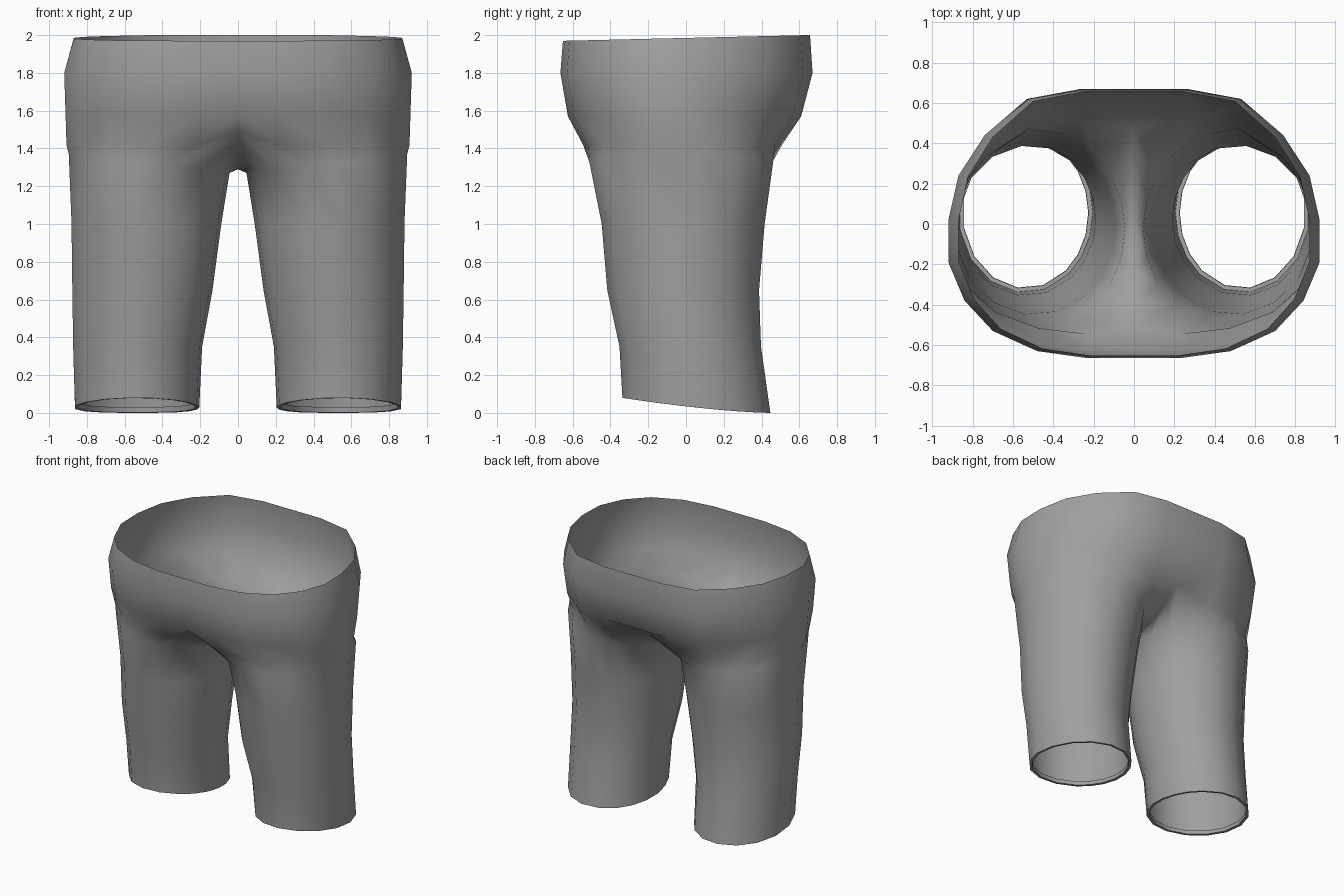
import bpy, bmesh, math

if "Cube" in bpy.data.objects:
    bpy.data.objects.remove(bpy.data.objects["Cube"])

# Half outline of the hips, from front centre round the side to back centre
HIP = [(0, -.665), (.23, -.665), (.48, -.63), (.70, -.53), (.84, -.38), (.92, -.19),
       (.92, .02), (.87, .24), (.74, .44), (.53, .62), (.26, .67), (0, .67)]
# Crotch curve on the centre plane, back to front (y, z)
CROTCH = [(.37, 1.40), (.20, 1.32), (0, 1.29), (-.22, 1.32), (-.40, 1.40)]
# Leg rings: z, inner x, outer x, front y, back y, rise towards the outside
LEG = [(1.32, .045, .905, -.515, .465, .10),
       (1.00, .09, .89, -.45, .42, .02),
       (.65, .135, .885, -.42, .39, 0),
       (.35, .19, .88, -.355, .40, 0)]
HEM = (.205, .87, -.34, .45)
SPREAD = math.radians(130)

bm = bmesh.new()


def ring_points(x0, x1, y0, y1):
    """Ellipse points ordered like the hip outline followed by the crotch."""
    outer, inner = len(HIP) - 1, len(CROTCH) + 1
    angles = [-SPREAD + 2 * SPREAD * k / outer for k in range(outer + 1)]
    gap = 2 * math.pi - 2 * SPREAD
    angles += [SPREAD + gap * k / inner for k in range(1, inner)]
    return [((x0 + x1) / 2 + (x1 - x0) / 2 * math.cos(a),
             (y0 + y1) / 2 + (y1 - y0) / 2 * math.sin(a)) for a in angles]


def add_row(points):
    return [bm.verts.new(p) for p in points]


def bridge(upper, lower, closed):
    n = len(upper)
    for i in range(n if closed else n - 1):
        j = (i + 1) % n
        bm.faces.new((upper[i], lower[i], lower[j], upper[j]))


# Waist and hips
rows = [add_row((x * .945, y * .98, 1.985 + .023 * y) for x, y in HIP),
        add_row((x, y, 1.80) for x, y in HIP),
        add_row((x * .992, y * (.94 if y < 0 else .91), 1.57) for x, y in HIP)]
top = []
for x, y in HIP:
    if x == 0:
        top.append((0, -.51 if y < 0 else .48, 1.49))
    else:
        top.append((x * .987, y * (.82 if y < 0 else .76), 1.42))
rows.append(add_row(top))
for a, b in zip(rows, rows[1:]):
    bridge(a, b, False)

# Leg, starting from the lower hip row closed by the crotch curve
last = rows[-1] + add_row((0, y, z) for y, z in CROTCH)
for z, x0, x1, y0, y1, rise in LEG:
    mid, half = (x0 + x1) / 2, (x1 - x0) / 2
    row = add_row((x, y, z + rise * ((x - mid) / half) / 2)
                  for x, y in ring_points(x0, x1, y0, y1))
    bridge(last, row, True)
    last = row


# Slanted hem with a narrow lip turned inwards
def hem_row(inset, lift):
    x0, x1, y0, y1 = HEM
    pts = ring_points(x0 + inset, x1 - inset, y0 + inset, y1 - inset)
    return add_row((x, y, lift + .08 * max(0, (y1 - y) / (y1 - y0)) ** 1.5)
                   for x, y in pts)


for inset, lift in ((0, 0), (.02, .002), (.022, .03)):
    row = hem_row(inset, lift)
    bridge(last, row, True)
    last = row

mesh = bpy.data.meshes.new("trousers")
bm.to_mesh(mesh)
bm.free()
trousers = bpy.data.objects.new("trousers", mesh)
bpy.context.collection.objects.link(trousers)

# Mirror to the other leg
mirror = trousers.modifiers.new("mirror", 'MIRROR')
mirror.use_clip = True
mirror.merge_threshold = .001

fabric = bpy.data.materials.new("grey fabric")
fabric.diffuse_color = (.35, .35, .35, 1)
fabric.use_nodes = True
fabric.node_tree.nodes["Principled BSDF"].inputs["Base Color"].default_value = fabric.diffuse_color
mesh.materials.append(fabric)

bpy.context.view_layer.objects.active = trousers
trousers.select_set(True)
bpy.ops.object.modifier_apply(modifier="mirror")
bpy.ops.object.shade_smooth_by_angle(angle=math.radians(60))
